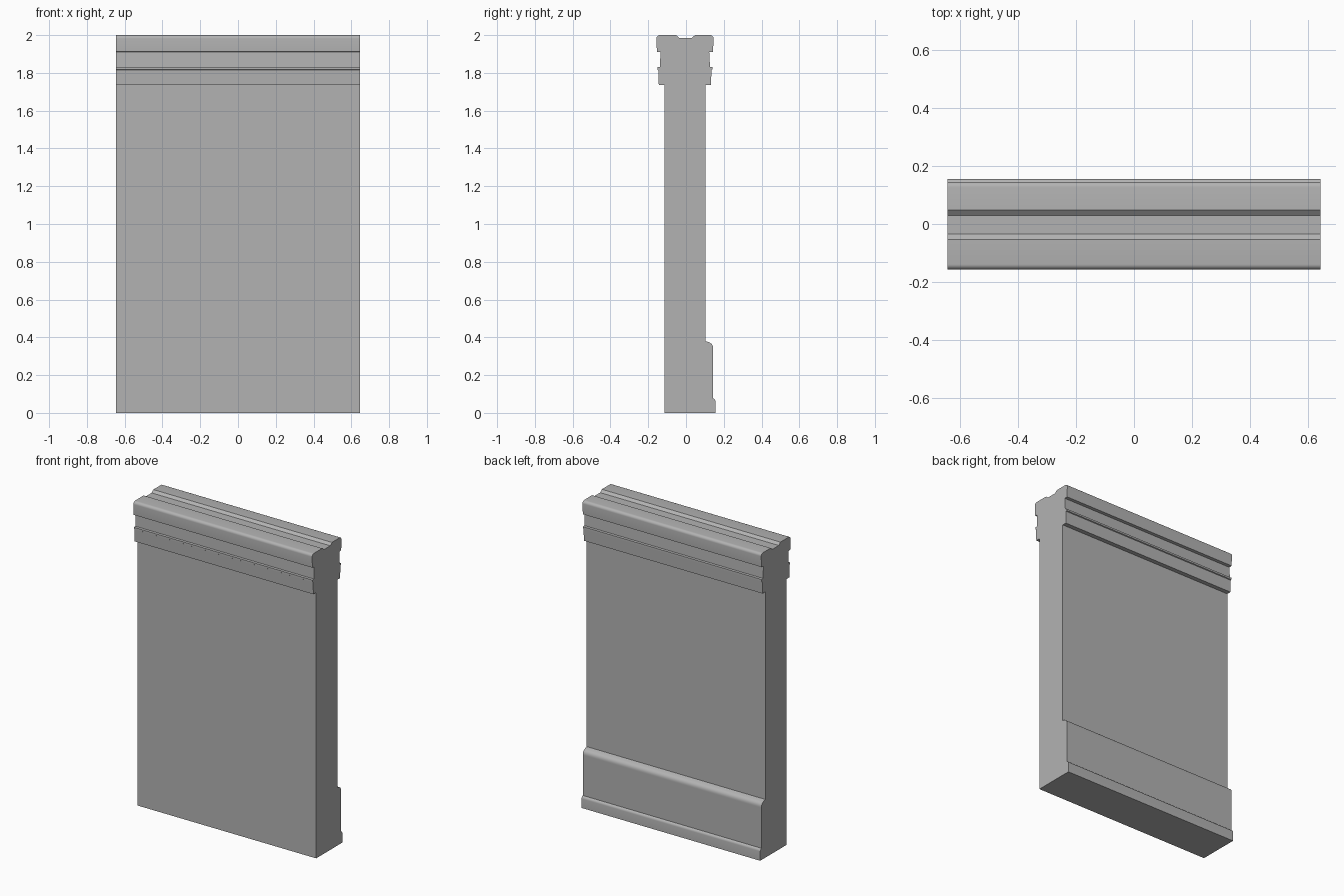
import bpy, bmesh, math

cube = bpy.data.objects.get("Cube")
if cube:
    bpy.data.objects.remove(cube, do_unlink=True)

HALF_WIDTH = 0.645

stone = bpy.data.materials.new("grey stone")
stone.use_nodes = True
colour = (0.45, 0.45, 0.45, 1)
stone.diffuse_color = colour
stone.node_tree.nodes["Principled BSDF"].inputs["Base Color"].default_value = colour


def arc(y, z, ry, rz, start, end, steps=5):
    """Points along an elliptical arc, angles in degrees."""
    angles = [math.radians(start + (end - start) * i / steps) for i in range(steps + 1)]
    return [(y + ry * math.cos(a), z + rz * math.sin(a)) for a in angles]


# Rear side: toe, skirting board with rounded top, plain wall
profile = [(-0.115, 0), (0.156, 0)]
profile += arc(0.142, 0.06, 0.014, 0.016, 0, 90, 4)
profile += [(0.143, 0.34)]
profile += arc(0.113, 0.345, 0.03, 0.03, 0, 75)
profile += [(0.103, 0.38), (0.103, 1.735)]

# Rear side of the cap: lower band, recess, top moulding
profile += [(0.132, 1.735), (0.135, 1.815), (0.141, 1.818), (0.141, 1.83),
            (0.127, 1.832), (0.123, 1.91), (0.143, 1.912)]
profile += arc(0.128, 1.982, 0.018, 0.018, 0, 90)

# Shallow channel along the top
profile += [(0.048, 2.0), (0.03, 1.985), (-0.035, 1.985), (-0.053, 2.0)]

# Front side of the cap, going down
profile += arc(-0.139, 1.982, 0.018, 0.018, 90, 180)
profile += [(-0.154, 1.912), (-0.135, 1.91), (-0.138, 1.832), (-0.152, 1.83),
            (-0.152, 1.818), (-0.147, 1.815), (-0.144, 1.735), (-0.115, 1.735)]

# Extrude the profile along the wall
bm = bmesh.new()
end_face = bm.faces.new([bm.verts.new((-HALF_WIDTH, y, z)) for y, z in profile])
extruded = bmesh.ops.extrude_face_region(bm, geom=[end_face], use_keep_orig=True)
new_verts = [g for g in extruded["geom"] if isinstance(g, bmesh.types.BMVert)]
bmesh.ops.translate(bm, verts=new_verts, vec=(2 * HALF_WIDTH, 0, 0))
bmesh.ops.recalc_face_normals(bm, faces=bm.faces)

mesh = bpy.data.meshes.new("parapet_wall")
bm.to_mesh(mesh)
bm.free()
mesh.materials.append(stone)
wall = bpy.data.objects.new("parapet_wall", mesh)
bpy.context.collection.objects.link(wall)

# Smooth the rounded mouldings, keep corners crisp
bpy.ops.object.select_all(action="DESELECT")
wall.select_set(True)
bpy.context.view_layer.objects.active = wall
bpy.ops.object.shade_smooth_by_angle(angle=math.radians(30))
